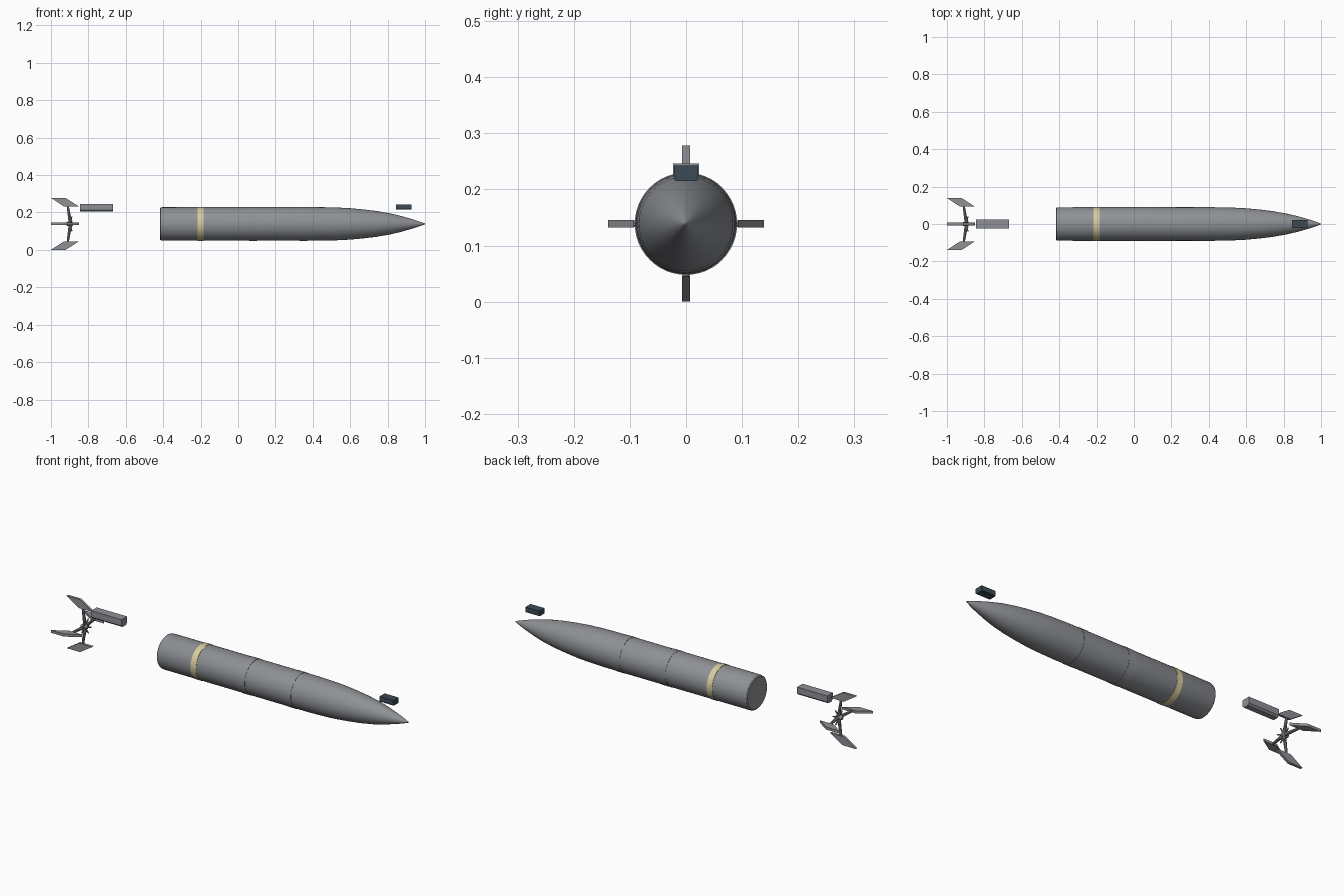
import bpy, bmesh
from math import pi, cos, sin
from mathutils import Matrix, Vector

if "Cube" in bpy.data.objects:
    bpy.data.objects.remove(bpy.data.objects["Cube"])

AXIS_Z = 0.139   # height of the long axis
RADIUS = 0.09    # body radius


def material(name, rgb):
    m = bpy.data.materials.new(name)
    m.use_nodes = True
    m.diffuse_color = (*rgb, 1)
    m.node_tree.nodes["Principled BSDF"].inputs["Base Color"].default_value = (*rgb, 1)
    return m


grey = material("body grey", (0.27, 0.28, 0.30))
yellow = material("pale yellow", (0.68, 0.60, 0.34))
dark = material("dark slate", (0.045, 0.07, 0.09))


def finish(name, bm, mat, smooth=False):
    bmesh.ops.recalc_face_normals(bm, faces=bm.faces)
    mesh = bpy.data.meshes.new(name)
    bm.to_mesh(mesh)
    bm.free()
    mesh.materials.append(mat)
    ob = bpy.data.objects.new(name, mesh)
    bpy.context.collection.objects.link(ob)
    ob.location.z = AXIS_Z
    if smooth:
        bpy.ops.object.select_all(action='DESELECT')
        ob.select_set(True)
        bpy.context.view_layer.objects.active = ob
        bpy.ops.object.shade_smooth_by_angle(angle=pi / 6)
    return ob


def lathe(name, profile, mat, sides=48):
    """Turn (x, radius) points around the long axis and cap both ends."""
    bm = bmesh.new()
    rings = [[bm.verts.new((x, r * cos(2 * pi * i / sides), r * sin(2 * pi * i / sides)))
              for i in range(sides)] for x, r in profile]
    for a, b in zip(rings, rings[1:]):
        for i in range(sides):
            j = (i + 1) % sides
            bm.faces.new((a[i], a[j], b[j], b[i]))
    bm.faces.new(rings[0])
    bm.faces.new(rings[-1])
    return finish(name, bm, mat, True)


def prism(name, outline, along, mat, smooth=False, turn=0):
    """Extrude a closed outline of 3D points, then turn it around the long axis."""
    bm = bmesh.new()
    face = bm.faces.new([bm.verts.new(p) for p in outline])
    new = bmesh.ops.extrude_face_region(bm, geom=[face])["geom"]
    bmesh.ops.translate(bm, vec=Vector(along),
                        verts=[v for v in new if isinstance(v, bmesh.types.BMVert)])
    bmesh.ops.rotate(bm, verts=bm.verts, matrix=Matrix.Rotation(turn, 3, 'X'))
    return finish(name, bm, mat, smooth)


def rod(name, start, end, r1, r2, turn):
    """Tapered round rod between two points."""
    a, b = Vector(start), Vector(end)
    bm = bmesh.new()
    bmesh.ops.create_cone(bm, cap_ends=True, segments=10, radius1=r1, radius2=r2,
                          depth=(b - a).length)
    quat = (b - a).to_track_quat('Z', 'Y')
    bmesh.ops.transform(bm, verts=bm.verts,
                        matrix=Matrix.Translation((a + b) / 2) @ quat.to_matrix().to_4x4())
    bmesh.ops.rotate(bm, verts=bm.verts, matrix=Matrix.Rotation(turn, 3, 'X'))
    return finish(name, bm, grey, True)


# Main body with pointed nose
lathe("body", [(-0.418, 0.082), (-0.414, 0.087), (-0.406, 0.0895), (0.3, RADIUS),
               (0.45, 0.0895), (0.53, 0.0875), (0.6, 0.084), (0.67, 0.0775),
               (0.74, 0.069), (0.81, 0.057), (0.87, 0.043), (0.93, 0.026),
               (0.97, 0.013), (1.0, 0.002)], grey)

# Raised bands
for label, x, width, mat in (("marking_band", -0.2, 0.032, yellow),
                             ("middle_band", 0.08, 0.045, grey),
                             ("front_band", 0.35, 0.045, grey)):
    r = RADIUS + 0.0012
    lathe(label, [(x - width / 2, r), (x + width / 2, r)], mat)

# Swept tail fins and their supporting arms
for i, side in enumerate(("top", "right", "bottom", "left")):
    turn = i * pi / 2
    t = 0.0068
    prism(side + "_fin", [(-0.93, -t, 0.093), (-0.85, -t, 0.093),
                          (-0.922, -t, 0.139), (-1.0, -t, 0.139)],
          (0, 2 * t, 0), grey, turn=turn)
    rod(side + "_fin_arm", (-0.897, 0, 0.01), (-0.91, 0, 0.095), 0.009, 0.006, turn)

# Small spokes around the tail hub
for i in range(8):
    rod("hub_spoke_%d" % (i + 1), (-0.9, 0, 0), (-0.888, 0, 0.042), 0.006, 0.003,
        (i + 0.5) * pi / 4)
lathe("tail_hub", [(-0.918, 0.008), (-0.91, 0.012), (-0.89, 0.012), (-0.882, 0.008)], grey, 16)

# Detached blocks above the axis, chamfered underneath
def block(name, x1, x2, half, low, high, chamfer, mat):
    section = [(-half, high), (half, high), (half, low + chamfer),
               (half - chamfer, low), (chamfer - half, low), (-half, low + chamfer)]
    prism(name, [(x1, y, z - AXIS_Z) for y, z in section], (x2 - x1, 0, 0), mat)


block("rear_block", -0.845, -0.667, 0.023, 0.204, 0.246, 0.009, grey)
block("front_block", 0.845, 0.927, 0.0215, 0.215, 0.243, 0.003, dark)
